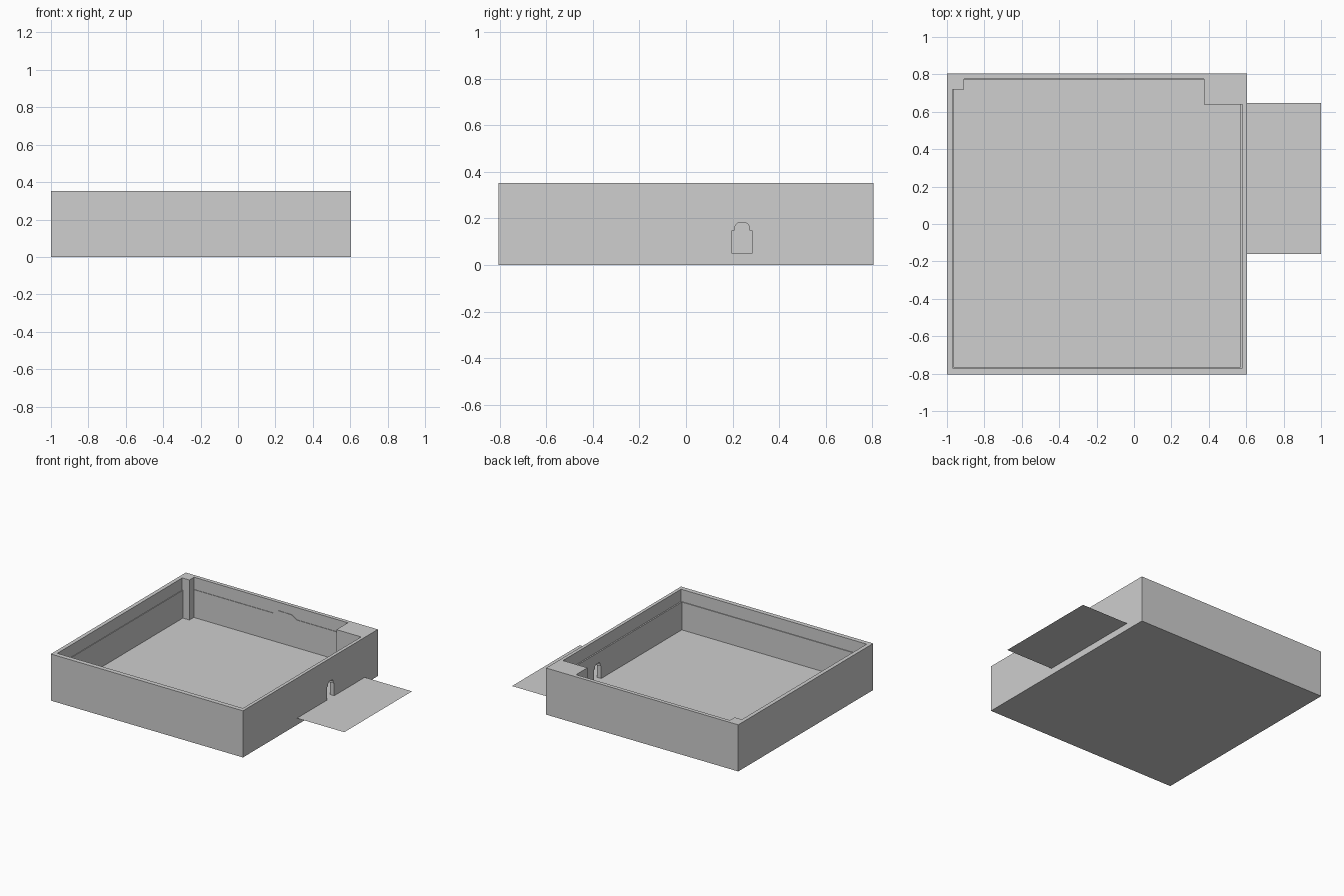
import bpy
import bmesh
from mathutils import Vector

cube = bpy.data.objects.get("Cube")
if cube:
    bpy.data.objects.remove(cube, do_unlink=True)

grey = bpy.data.materials.new("plain_grey")
grey.use_nodes = True
colour = (0.62, 0.62, 0.62, 1)
grey.diffuse_color = colour
grey.node_tree.nodes["Principled BSDF"].inputs["Base Color"].default_value = colour


def prism(name, points, direction):
    """Extrude a flat outline along a direction; a zero direction leaves a sheet."""
    bm = bmesh.new()
    face = bm.faces.new([bm.verts.new(p) for p in points])
    direction = Vector(direction)
    if direction.length:
        ext = bmesh.ops.extrude_face_region(bm, geom=[face])["geom"]
        moved = [v for v in ext if isinstance(v, bmesh.types.BMVert)]
        bmesh.ops.translate(bm, verts=moved, vec=direction)
        bmesh.ops.recalc_face_normals(bm, faces=bm.faces)
    mesh = bpy.data.meshes.new(name)
    bm.to_mesh(mesh)
    bm.free()
    mesh.materials.append(grey)
    obj = bpy.data.objects.new(name, mesh)
    bpy.context.scene.collection.objects.link(obj)
    return obj


def rectangle(x0, x1, y0, y1, z):
    return [(x0, y0, z), (x1, y0, z), (x1, y1, z), (x0, y1, z)]


def cavity(name, x0, x1, y0, y1, z):
    """Room outline that leaves a post and a block standing in the back corners."""
    outline = [(x0, y0), (x1, y0), (x1, 0.64), (0.375, 0.64),
               (0.375, y1), (-0.91, y1), (-0.91, 0.72), (x0, 0.72)]
    return prism(name, [(x, y, z) for x, y in outline], (0, 0, 0.5))


def cut(target, cutter):
    mod = target.modifiers.new("cut", "BOOLEAN")
    mod.operation = "DIFFERENCE"
    mod.solver = "EXACT"
    mod.object = cutter
    bpy.context.view_layer.objects.active = target
    bpy.ops.object.modifier_apply(modifier=mod.name)
    bpy.data.objects.remove(cutter, do_unlink=True)


# Walls and floor: solid block hollowed out, with a narrow ledge round the room
FLOOR, LEDGE = 0.05, 0.26
walls = prism("walls_and_floor", rectangle(-1, 0.605, -0.805, 0.805, 0), (0, 0, 0.352))
cut(walls, cavity("lower_room", -0.965, 0.57, -0.764, 0.772, FLOOR))
cut(walls, cavity("upper_room", -0.97, 0.58, -0.77, 0.776, LEDGE))

# Doorway through the side wall, with a rounded head
half = [(0.043, FLOOR), (0.043, 0.148), (0.032, 0.148), (0.032, 0.16),
        (0.028, 0.172), (0.018, 0.18)]
door = half + [(-y, z) for y, z in reversed(half)]
cut(walls, prism("doorway", [(0.5, 0.241 + y, z) for y, z in door], (0.2, 0, 0)))

# Low bump rising from the back ledge
bump = [(-0.25, LEDGE), (-0.21, 0.29), (-0.09, 0.287), (-0.05, LEDGE)]
prism("ledge_bump", [(x, 0.772, z) for x, z in bump], (0, 0.006, 0))

# Thin landing sheet outside the doorway
prism("landing", rectangle(0.605, 1, -0.16, 0.648, FLOOR), (0, 0, 0))
